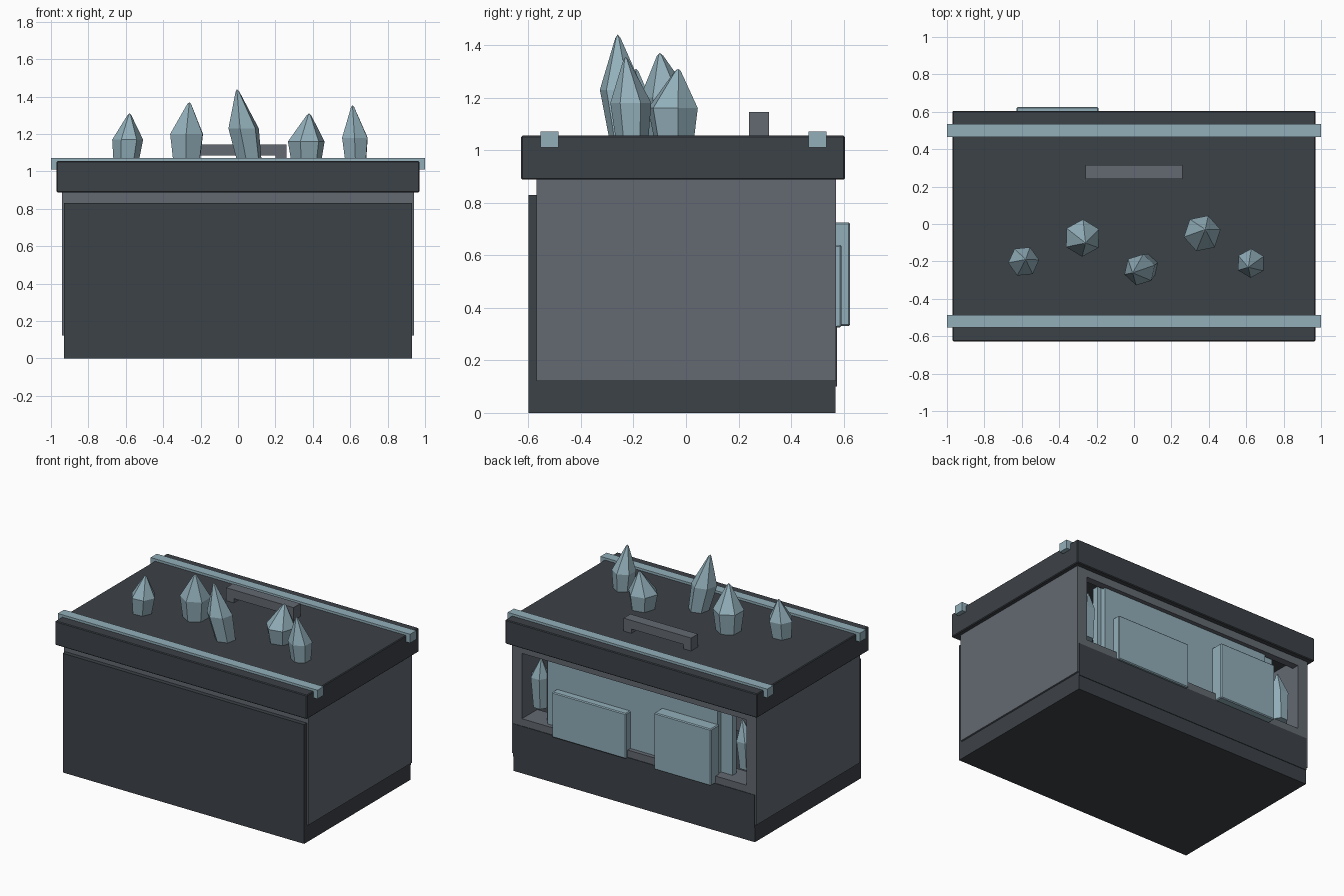
import bpy, bmesh, math
from mathutils import Vector

if "Cube" in bpy.data.objects:
    bpy.data.objects.remove(bpy.data.objects["Cube"])


def material(name, rgb):
    m = bpy.data.materials.new(name)
    m.diffuse_color = (*rgb, 1)
    m.use_nodes = True
    m.node_tree.nodes["Principled BSDF"].inputs["Base Color"].default_value = m.diffuse_color
    return m


DARK = material("dark slate", (0.046, 0.054, 0.064))
GREY = material("mid grey", (0.125, 0.142, 0.168))
BLUE = material("pale blue", (0.29, 0.43, 0.49))


def finish(name, bm, mat):
    bmesh.ops.recalc_face_normals(bm, faces=bm.faces)
    me = bpy.data.meshes.new(name)
    bm.to_mesh(me)
    bm.free()
    me.materials.append(mat)
    ob = bpy.data.objects.new(name, me)
    bpy.context.collection.objects.link(ob)
    return ob


def box(name, x, y, z, mat, bevel=0):
    """Box from (min, max) ranges, with optional bevelled edges."""
    bm = bmesh.new()
    bmesh.ops.create_cube(bm, size=1)
    for v in bm.verts:
        v.co = Vector([(a + b) / 2 + c * (b - a)
                       for c, (a, b) in zip(v.co, (x, y, z))])
    ob = finish(name, bm, mat)
    if bevel:
        mod = ob.modifiers.new("edge", 'BEVEL')
        mod.width = bevel
        mod.segments = 1
    return ob


def crystal(name, base, shoulder, tip, r, turn=0.0, sides=6):
    """Faceted shard: narrow foot, wide shoulder, blunt point."""
    base, shoulder, tip = map(Vector, (base, shoulder, tip))
    bm = bmesh.new()
    rings = []
    for centre, rad in ((base, r * 0.78), (shoulder, r),
                        (shoulder.lerp(tip, 0.94), r * 0.12)):
        ring = []
        for i in range(sides):
            a = turn + math.tau * i / sides
            ring.append(bm.verts.new(
                centre + Vector((math.cos(a), math.sin(a), 0)) * rad))
        rings.append(ring)
    top = bm.verts.new(tip)
    bm.faces.new(rings[0][::-1])
    for i in range(sides):
        j = (i + 1) % sides
        for lo, hi in zip(rings, rings[1:]):
            bm.faces.new((lo[i], lo[j], hi[j], hi[i]))
        bm.faces.new((rings[-1][i], rings[-1][j], top))
    return finish(name, bm, BLUE)


# Dark base, front panel and low back panel
box("base", (-0.93, 0.93), (-0.6, 0.57), (0, 0.122), DARK)
box("front_panel", (-0.93, 0.93), (-0.6, -0.568), (0.1, 0.83), DARK)
box("back_panel", (-0.93, 0.93), (0.53, 0.574), (0.1, 0.33), DARK)

# Grey body walls, with an open window at the back
box("front_wall", (-0.9, 0.9), (-0.57, -0.52), (0.12, 0.89), GREY)
for s, side in ((-1, "left"), (1, "right")):
    box(side + "_wall", sorted((s * 0.865, s * 0.942)), (-0.57, 0.571),
        (0.122, 0.89), GREY)
box("window_top_rail", (-0.87, 0.87), (0.52, 0.57), (0.835, 0.89), GREY)
box("window_sill", (-0.87, 0.87), (0.4, 0.57), (0.3, 0.38), GREY)

# Lid with two cross strips and a handle
box("lid", (-0.97, 0.97), (-0.628, 0.605), (0.888, 1.055), DARK, 0.005)
for name, y in (("front_strip", -0.52), ("back_strip", 0.5)):
    box(name, (-1, 1), (y - 0.034, y + 0.034), (1.01, 1.071), BLUE)
box("handle_bar", (-0.26, 0.26), (0.24, 0.315), (1.085, 1.145), GREY)
for s, side in ((-1, "left"), (1, "right")):
    box("handle_foot_" + side, sorted((s * 0.2, s * 0.26)), (0.24, 0.315),
        (1.05, 1.09), GREY)

# Panes inside the window and raised plates on the back
box("window_pane", (-0.62, 0.69), (0.5, 0.54), (0.37, 0.85), BLUE)
box("inner_pane", (-0.71, 0.72), (0.46, 0.5), (0.37, 0.85), BLUE)
box("wide_plate", (0.05, 0.62), (0.53, 0.592), (0.325, 0.64), BLUE, 0.006)
box("tall_plate", (-0.628, -0.19), (0.53, 0.625), (0.33, 0.725), BLUE, 0.006)

# Crystals growing from the lid: foot, shoulder, tip, radius, turn
lid_crystals = [
    ((-0.6, -0.2, 1.03), (-0.59, -0.2, 1.17), (-0.58, -0.19, 1.31), 0.083, 0.1),
    ((-0.275, -0.075, 1.03), (-0.275, -0.075, 1.2), (-0.26, -0.1, 1.37), 0.1, 0.5),
    ((0.065, -0.225, 1.03), (0.03, -0.245, 1.23), (-0.005, -0.26, 1.44), 0.085, 0.3),
    ((0.365, -0.045, 1.03), (0.365, -0.05, 1.16), (0.38, -0.03, 1.31), 0.1, 0.2),
    ((0.63, -0.205, 1.03), (0.625, -0.21, 1.18), (0.612, -0.23, 1.355), 0.078, 0.5),
]
for i, data in enumerate(lid_crystals, 1):
    crystal(f"lid_crystal_{i}", *data)

# Crystals in the window corners
crystal("window_crystal_left", (-0.8, 0.47, 0.45), (-0.79, 0.47, 0.64),
        (-0.77, 0.48, 0.78), 0.065)
crystal("window_crystal_right", (0.79, 0.47, 0.45), (0.795, 0.47, 0.66),
        (0.78, 0.48, 0.79), 0.065)
